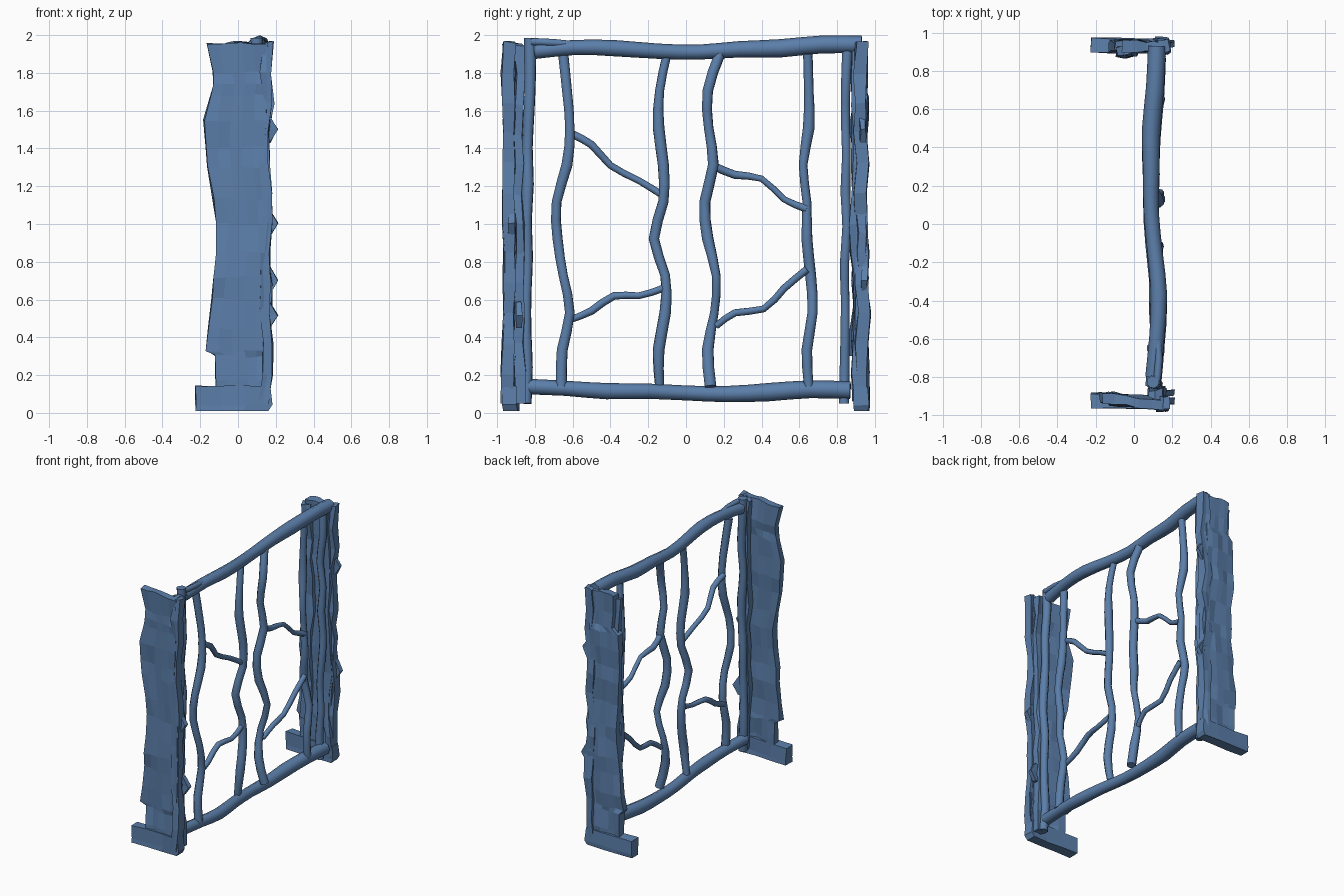
import bpy, bmesh, random

cube = bpy.data.objects.get("Cube")
if cube:
    bpy.data.objects.remove(cube)

wood = bpy.data.materials.new("slate blue wood")
wood.use_nodes = True
colour = (0.105, 0.21, 0.4, 1)
wood.diffuse_color = colour
wood.node_tree.nodes["Principled BSDF"].inputs["Base Color"].default_value = colour


def add(name, data):
    obj = bpy.data.objects.new(name, data)
    bpy.context.collection.objects.link(obj)
    data.materials.append(wood)
    return obj


def branch(name, points, radius, wobble=0.15, seed=0):
    """Round, slightly uneven branch along a path."""
    rng = random.Random(seed)
    curve = bpy.data.curves.new(name, "CURVE")
    curve.dimensions = "3D"
    curve.bevel_depth = radius
    curve.bevel_resolution = 2
    curve.resolution_u = 2
    curve.use_fill_caps = True
    spline = curve.splines.new("BEZIER")
    spline.bezier_points.add(len(points) - 1)
    for knot, co in zip(spline.bezier_points, points):
        knot.co = co
        knot.handle_left_type = knot.handle_right_type = "AUTO"
        knot.radius = 1 + rng.uniform(-wobble, wobble)
    return add(name, curve)


def lerp_profile(profile, z):
    for (z0, a0, b0), (z1, a1, b1) in zip(profile, profile[1:]):
        if z <= z1:
            t = max(0, (z - z0) / (z1 - z0))
            return a0 + (a1 - a0) * t, b0 + (b1 - b0) * t
    return profile[-1][1:]


def bark(name, profile, y_in, y_out, rows, cols, seed, rough=0.01, sway=0.0, lean=0.0):
    """Rough faceted slab; profile holds (height, left edge, right edge)."""
    rng = random.Random(seed)
    bm = bmesh.new()
    low, high = profile[0][0], profile[-1][0]
    levels = [p[0] for p in profile]
    spacing = (high - low) / rows
    for i in range(1, rows):
        z = low + spacing * i
        if min(abs(z - other) for other in levels) > spacing * 0.4:
            levels.append(z)
    rings = []
    for z in sorted(levels):
        left, right = lerp_profile(profile, z)
        drift = rng.uniform(-sway, sway)
        ring = []
        for y, order in ((y_in, range(cols + 1)), (y_out, range(cols, -1, -1))):
            for i in order:
                x = left + (right - left) * i / cols
                dz = 0 if z == low else rng.uniform(-rough, rough)
                ring.append(bm.verts.new((x + rng.uniform(-rough, rough) * 0.7,
                                          y + drift + lean * (right - x)
                                          + rng.uniform(-rough, rough),
                                          z + dz)))
        rings.append(ring)
    count = len(rings[0])
    for a, b in zip(rings, rings[1:]):
        for i in range(count):
            j = (i + 1) % count
            bm.faces.new((a[i], a[j], b[j], b[i]))
    for ring in (rings[0], rings[-1]):
        for i in range(cols):
            bm.faces.new((ring[i], ring[i + 1], ring[-2 - i], ring[-1 - i]))
    bmesh.ops.recalc_face_normals(bm, faces=bm.faces)
    mesh = bpy.data.meshes.new(name)
    bm.to_mesh(mesh)
    bm.free()
    return add(name, mesh)


# Wide bark slabs at both ends
front_profile = [(0.03, -0.12, 0.16), (0.3, -0.12, 0.16), (0.33, -0.17, 0.16),
                 (0.6, -0.14, 0.16), (0.85, -0.11, 0.16), (1.0, -0.11, 0.17),
                 (1.3, -0.16, 0.14), (1.55, -0.18, 0.15), (1.74, -0.13, 0.15),
                 (1.8, -0.13, 0.14), (1.96, -0.17, 0.16)]
back_profile = [(0.03, -0.11, 0.15), (0.31, -0.11, 0.15), (0.34, -0.13, 0.15),
                (0.6, -0.11, 0.16), (0.95, -0.08, 0.17), (1.3, -0.1, 0.13),
                (1.67, -0.1, 0.14), (1.71, -0.05, 0.14), (1.96, -0.06, 0.14)]
bark("front_bark_slab", front_profile, -0.915, -0.965, 14, 5, 3, 0.009, 0.007, 0.1)
bark("back_bark_slab", back_profile, 0.905, 0.957, 14, 5, 8, 0.009, 0.007)

# Feet reaching out on one side
foot_profile = [(0.01, -0.225, 0.16), (0.04, -0.225, 0.18), (0.14, -0.225, 0.17)]
bark("front_foot", foot_profile, -0.895, -0.972, 1, 3, 5, 0.005, 0.0, 0.03)
bark("back_foot", foot_profile, 0.89, 0.965, 1, 3, 6, 0.005, 0.0, 0.02)

# Bark strips layered along the slab edges
strips = [("front_inner_strip", 0.08, 0.15, -0.86, -0.905, 0.05, 1.95),
          ("front_edge_strip", 0.12, 0.17, -0.91, -0.967, 0.05, 1.96),
          ("back_inner_strip", 0.09, 0.15, 0.88, 0.91, 0.06, 1.95),
          ("back_edge_strip", 0.11, 0.17, 0.9, 0.965, 0.05, 1.96),
          ("back_far_strip", -0.08, 0.0, 0.88, 0.92, 0.3, 1.93)]
for seed, (name, left, right, y_in, y_out, low, high) in enumerate(strips):
    rng = random.Random(seed)
    profile = []
    for i in range(13):
        shift = rng.uniform(-0.015, 0.02)
        profile.append((low + (high - low) * i / 12, left + shift, right + shift))
    bark(name, profile, y_in, y_out, 12, 2, seed, 0.01, 0.01)

# Small splinters of bark sticking out of the edges
for i, (y, z) in enumerate(((-0.94, 1.0), (-0.9, 0.52), (0.92, 1.5), (0.93, 0.7))):
    profile = [(z - 0.07, 0.14, 0.17), (z, 0.16, 0.21), (z + 0.07, 0.14, 0.17)]
    bark(f"splinter_{i + 1}", profile, y, y + 0.03, 2, 1, i, 0.006)

# Slim upright posts beside the slabs
for name, y, top, radius, tilt in (("front_post", -0.828, 1.985, 0.03, -0.02),
                                   ("back_post", 0.85, 1.92, 0.026, -0.012)):
    rng = random.Random(name)
    path = []
    for i in range(11):
        t = i / 10
        path.append((0.11 + rng.uniform(-0.012, 0.012),
                     y + tilt * (1 - t) + rng.uniform(-0.008, 0.008),
                     0.05 + (top - 0.05) * t))
    branch(name, path, radius)

# Top and bottom rails
rail_x = (0.1, 0.12, 0.13, 0.11, 0.09, 0.09, 0.09, 0.11, 0.12)
top_z = (1.915, 1.935, 1.93, 1.915, 1.91, 1.925, 1.93, 1.95, 1.95)
bottom_z = (0.14, 0.13, 0.115, 0.115, 0.105, 0.1, 0.11, 0.125, 0.12)
for name, heights, start, end in (("top_rail", top_z, -0.8, 0.93),
                                  ("bottom_rail", bottom_z, -0.85, 0.87)):
    path = [(x, start + (end - start) * i / 8, z)
            for i, (x, z) in enumerate(zip(rail_x, heights))]
    branch(name, path, 0.044, 0.12, 4)
branch("top_twig", [(0.12, -0.82, 1.965), (0.13, -0.7, 1.96), (0.12, -0.55, 1.945)], 0.018)

# Winding upright vines, listed from bottom to top at even heights
vines = [(-0.66, -0.655, -0.615, -0.65, -0.68, -0.685, -0.63, -0.615, -0.63, -0.65),
         (-0.14, -0.145, -0.11, -0.11, -0.17, -0.12, -0.12, -0.145, -0.14, -0.1),
         (0.13, 0.115, 0.15, 0.16, 0.115, 0.1, 0.145, 0.12, 0.115, 0.18),
         (0.65, 0.64, 0.67, 0.66, 0.64, 0.64, 0.62, 0.65, 0.65, 0.645)]
for n, ys in enumerate(vines):
    rng = random.Random(n + 20)
    path = [(0.11 + rng.uniform(-0.025, 0.025), y, 0.14 + 1.76 * i / 9)
            for i, y in enumerate(ys)]
    branch(f"vine_{n + 1}", path, 0.028, 0.18, n)

# Thin cross branches between the vines
crossings = [((-0.61, 1.48), (-0.5, 1.42), (-0.4, 1.31), (-0.25, 1.23), (-0.12, 1.15)),
             ((-0.62, 0.49), (-0.5, 0.54), (-0.38, 0.62), (-0.25, 0.62), (-0.12, 0.66)),
             ((0.14, 1.31), (0.26, 1.26), (0.4, 1.24), (0.52, 1.13), (0.64, 1.08)),
             ((0.16, 0.46), (0.26, 0.53), (0.41, 0.55), (0.52, 0.66), (0.64, 0.76))]
for n, points in enumerate(crossings):
    rng = random.Random(n + 40)
    path = [(0.11 + rng.uniform(-0.015, 0.015), y, z) for y, z in points]
    branch(f"cross_branch_{n + 1}", path, 0.019, 0.15, n)
